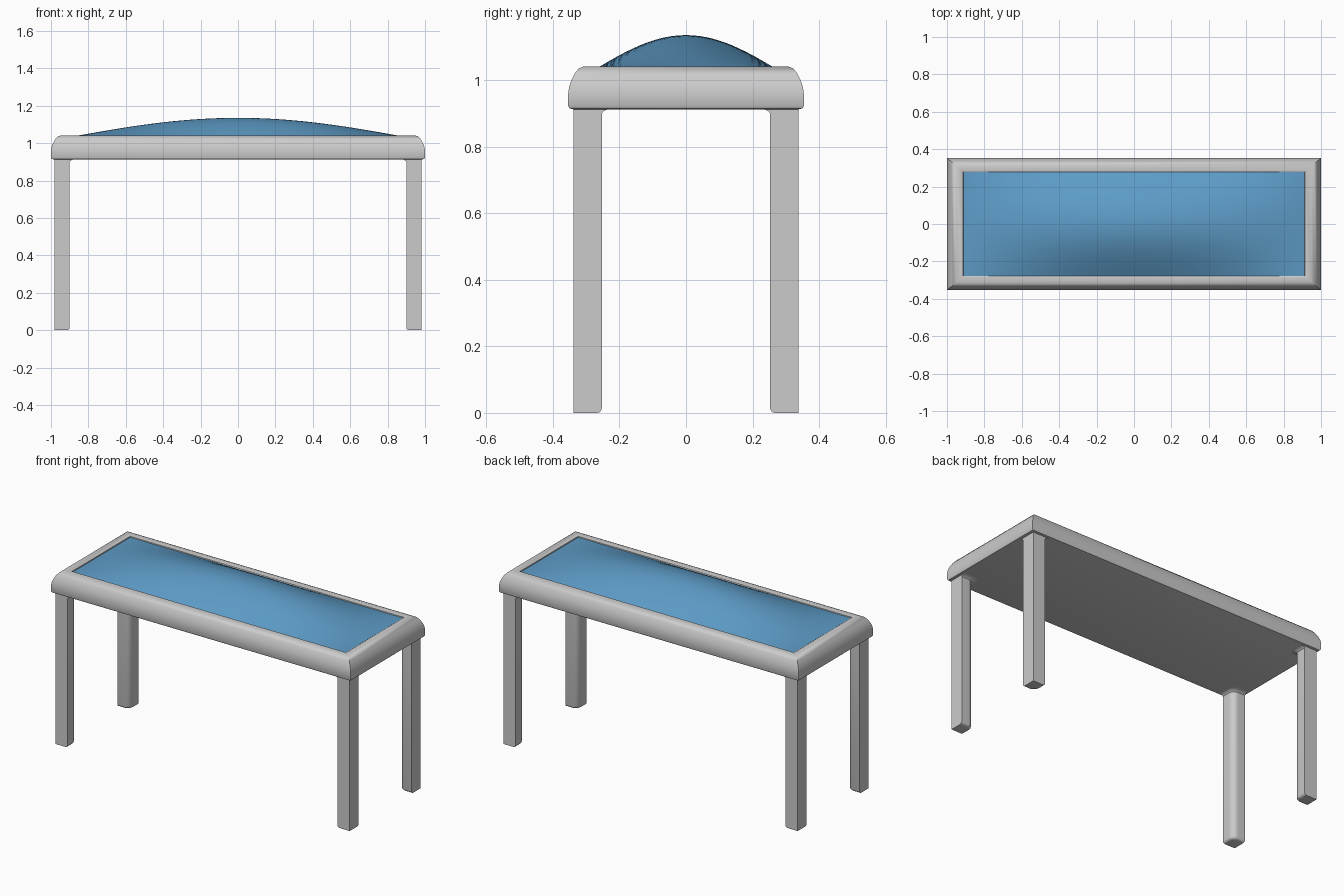
import bpy, bmesh, math

if "Cube" in bpy.data.objects:
    bpy.data.objects.remove(bpy.data.objects["Cube"])

HX, HY = 1.0, 0.354          # half length and half depth


def make_object(name, bm, angle=40, color=None):
    bmesh.ops.recalc_face_normals(bm, faces=bm.faces)
    mesh = bpy.data.meshes.new(name)
    bm.to_mesh(mesh)
    bm.free()
    obj = bpy.data.objects.new(name, mesh)
    bpy.context.collection.objects.link(obj)
    bpy.ops.object.select_all(action='DESELECT')
    bpy.context.view_layer.objects.active = obj
    obj.select_set(True)
    bpy.ops.object.shade_smooth_by_angle(angle=math.radians(angle))
    if color:
        mat = bpy.data.materials.new(name + "_material")
        mat.diffuse_color = color
        mat.use_nodes = True
        mat.node_tree.nodes["Principled BSDF"].inputs["Base Color"].default_value = mat.diffuse_color
        mesh.materials.append(mat)
    return obj


def loft(rings, cap_top):
    bm = bmesh.new()
    loops = [[bm.verts.new(p) for p in ring] for ring in rings]
    n = len(loops[0])
    for a, b in zip(loops, loops[1:]):
        for i in range(n):
            j = (i + 1) % n
            bm.faces.new((a[i], a[j], b[j], b[i]))
    bm.faces.new(loops[0])
    if cap_top:
        bm.faces.new(loops[-1])
    return bm


# Mitred frame with flat underside: (inset, height) profile
profile = [(0.015, 0.912), (0.004, 0.915), (0, 0.922), (0, 0.96), (0.003, 0.98),
           (0.01, 1.0), (0.02, 1.02), (0.032, 1.035), (0.045, 1.04),
           (0.07, 1.04), (0.076, 1.036), (0.078, 1.025)]
rings = []
for inset, z in profile:
    x, y = HX - inset * 1.13, HY - inset
    rings.append([(x, y, z), (-x, y, z), (-x, -y, z), (x, -y, z)])
make_object("frame", loft(rings, False))

# Domed cushion
CX, CY, NX, NY = 0.913, 0.277, 48, 24
bm = bmesh.new()
bmesh.ops.create_grid(bm, x_segments=NX, y_segments=NY, size=1)
for v in bm.verts:
    rise = math.cos(v.co.x * math.pi / 2) * math.cos(v.co.y * math.pi / 2)
    v.co = (v.co.x * CX, v.co.y * CY, 1.03 + 0.105 * rise)
make_object("cushion", bm, color=(0.11, 0.33, 0.57, 1))

# Legs: square outside, rounded on the inner corner, flared into the frame
X0, X1, Y0, Y1, R = 0.9, 0.982, 0.253, 0.338, 0.035


def leg_ring(z, grow):
    x, y = X0 - grow, Y0 - grow
    pts = [(X1, y), (X1, Y1), (x, Y1)]
    for i in range(9):
        a = math.radians(180 + 90 * i / 8)
        pts.append((x + R + R * math.cos(a), y + R + R * math.sin(a)))
    return [(px, py, z) for px, py in pts]


leg_profile = [(0, -0.014), (0.002, -0.007), (0.007, -0.002), (0.014, 0),
               (0.9, 0), (0.907, 0.006), (0.911, 0.016), (0.913, 0.03)]
for side, sx in (("left", -1), ("right", 1)):
    for end, sy in (("front", -1), ("back", 1)):
        rings = [[(sx * px, sy * py, pz) for px, py, pz in leg_ring(z, g)]
                 for z, g in leg_profile]
        make_object(f"{end}_{side}_leg", loft(rings, True))
